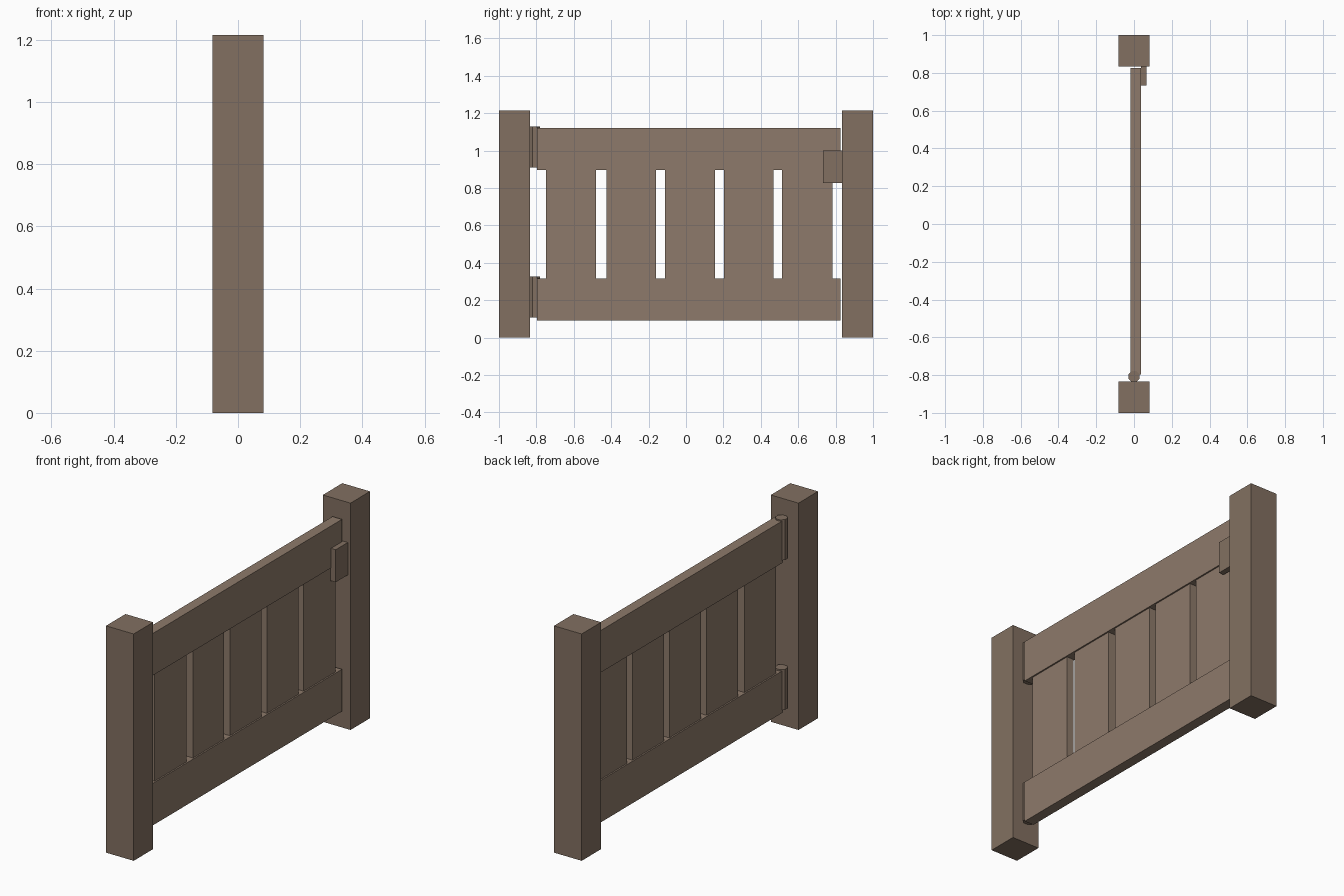
import bpy, math

if "Cube" in bpy.data.objects:
    bpy.data.objects.remove(bpy.data.objects["Cube"])


def material(name, rgb):
    m = bpy.data.materials.new(name)
    m.diffuse_color = (*rgb, 1)
    m.use_nodes = True
    m.node_tree.nodes["Principled BSDF"].inputs["Base Color"].default_value = m.diffuse_color
    return m


light_wood = material("light_wood", (0.27, 0.195, 0.145))
dark_wood = material("dark_wood", (0.225, 0.163, 0.12))


def box(name, xs, ys, zs, mat):
    """Box from its (min, max) range on each axis."""
    bpy.ops.mesh.primitive_cube_add(size=1)
    ob = bpy.context.object
    ob.name = name
    for v in ob.data.vertices:
        v.co = [(r[0] + r[1]) / 2 + c * (r[1] - r[0])
                for r, c in zip((xs, ys, zs), v.co.copy())]
    ob.data.materials.append(mat)
    return ob


# Square end posts
box("hinge_post", (-0.082, 0.082), (-1, -0.835), (0, 1.215), dark_wood)
box("latch_post", (-0.082, 0.082), (0.835, 1), (0, 1.215), dark_wood)

# Horizontal rails
for name, z in (("bottom_rail", 0.092), ("top_rail", 0.895)):
    box(name, (-0.018, 0.038), (-0.797, 0.826), (z, z + 0.225), light_wood)

# Slightly uneven vertical planks, tucked into the rails
planks = ((-0.748, -0.48), (-0.424, -0.16), (-0.112, 0.156),
          (0.202, 0.468), (0.512, 0.782))
for i, ys in enumerate(planks):
    box(f"plank_{i + 1}", (-0.01, 0.03), ys, (0.28, 0.93), light_wood)

# Low-poly hinge barrels
for name, z in (("bottom_hinge", 0.217), ("top_hinge", 1.019)):
    bpy.ops.mesh.primitive_cylinder_add(
        vertices=8, radius=0.031, depth=0.217, location=(0, -0.808, z),
        rotation=(0, 0, math.pi / 8))
    bpy.context.object.name = name
    bpy.context.object.data.materials.append(dark_wood)

# Latch block on the rail face
box("latch", (0.036, 0.066), (0.733, 0.836), (0.826, 1.0), dark_wood)
